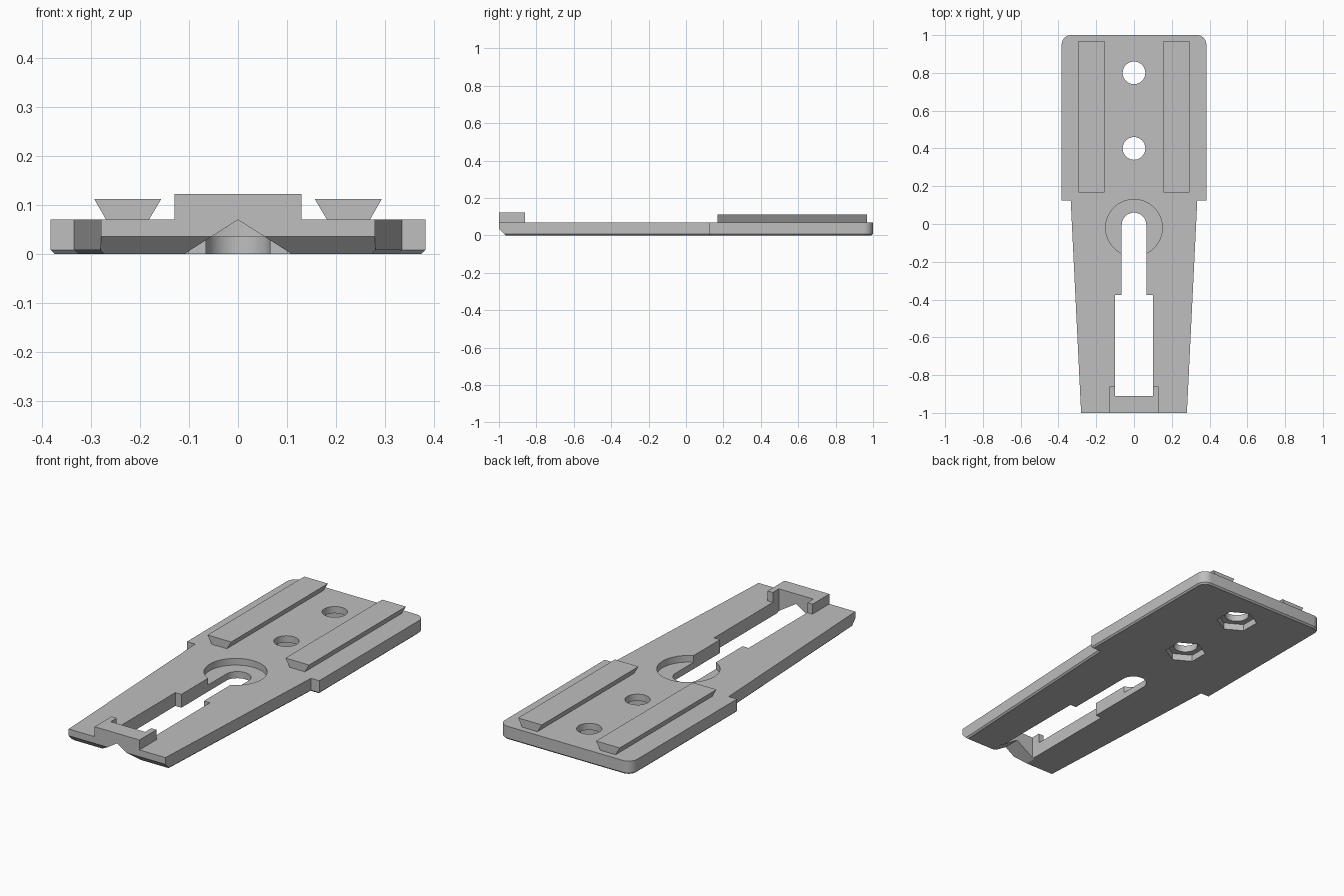
import bpy, bmesh, math
from mathutils import Vector

cube = bpy.data.objects.get("Cube")
if cube:
    bpy.data.objects.remove(cube, do_unlink=True)

grey = bpy.data.materials.new("plain grey")
grey.use_nodes = True
colour = (0.52, 0.52, 0.52, 1)
grey.diffuse_color = colour
grey.node_tree.nodes["Principled BSDF"].inputs["Base Color"].default_value = colour

THICK = 0.07   # plate thickness
STEP = 0.035   # depth of pockets and front bevel


def prism(name, profile, lo, hi, axis="z", chamfer=0):
    """Extrude a closed 2D profile along z, y (profile x,z) or x (profile y,z)."""
    place = {"z": lambda a, b, t: (a, b, t),
             "y": lambda a, b, t: (a, t, b),
             "x": lambda a, b, t: (t, a, b)}[axis]
    bm = bmesh.new()
    base = bm.faces.new([bm.verts.new(place(a, b, lo)) for a, b in profile])
    rim = list(base.edges)
    ext = bmesh.ops.extrude_face_region(bm, geom=[base], use_keep_orig=True)
    top = [g for g in ext["geom"] if isinstance(g, bmesh.types.BMVert)]
    bmesh.ops.translate(bm, verts=top, vec=Vector(place(0, 0, hi - lo)))
    bmesh.ops.recalc_face_normals(bm, faces=bm.faces)
    if chamfer:
        bmesh.ops.bevel(bm, geom=rim, offset=chamfer, segments=1,
                        affect="EDGES", clamp_overlap=True)
    mesh = bpy.data.meshes.new(name)
    bm.to_mesh(mesh)
    bm.free()
    mesh.materials.append(grey)
    obj = bpy.data.objects.new(name, mesh)
    bpy.context.collection.objects.link(obj)
    return obj


def arc(cx, cy, r, start, end, n):
    return [(cx + r * math.cos(math.radians(start + (end - start) * i / n)),
             cy + r * math.sin(math.radians(start + (end - start) * i / n)))
            for i in range(n + 1)]


def circle(cx, cy, r, n, start=0):
    return arc(cx, cy, r, start, start + 360, n)[:-1]


def box(x0, x1, y0, y1):
    return [(x0, y0), (x1, y0), (x1, y1), (x0, y1)]


def mirrored(half):
    """Complete a right-hand half outline with its mirror image."""
    return half + [(-x, y) for x, y in reversed(half)]


def cut(target, cutter):
    cutter.hide_render = True
    mod = target.modifiers.new("cut", "BOOLEAN")
    mod.operation, mod.solver, mod.object = "DIFFERENCE", "EXACT", cutter
    bpy.context.view_layer.objects.active = target
    bpy.ops.object.modifier_apply(modifier=mod.name)
    bpy.data.objects.remove(cutter, do_unlink=True)


# Tapered base plate with rounded back corners and chamfered underside
half = [(0.28, -1), (0.335, 0.125), (0.383, 0.125)]
half += arc(0.333, 0.95, 0.05, 0, 90, 8)
plate = prism("base_plate", mirrored(half), 0, THICK, chamfer=0.008)

# Sloped underside of the front edge
cut(plate, prism("front_bevel_cutter",
                 [(-1.035, STEP * 2), (-1.035, -STEP), (-0.93, -STEP)],
                 -0.5, 0.5, "x"))

# Keyhole slot: narrow round-ended part, wide part and round recess
cut(plate, prism("narrow_slot_cutter",
                 [(-0.065, -0.5), (0.065, -0.5)] + arc(0, -0.005, 0.065, 0, 180, 24),
                 -0.1, 0.2))
cut(plate, prism("wide_slot_cutter", box(-0.1, 0.1, -0.91, -0.375), -0.1, 0.2))
cut(plate, prism("recess_cutter", circle(0, -0.02, 0.15, 64), STEP, 0.2))

# Screw holes with hexagonal nut pockets underneath
for y in (0.4, 0.8):
    cut(plate, prism("hole_cutter", circle(0, y, 0.06, 40), -0.1, 0.2))
    cut(plate, prism("nut_pocket_cutter", circle(0, y, 0.1, 6, 90), -0.1, STEP))

# V-shaped notch under the front edge
cut(plate, prism("notch_cutter",
                 [(-0.22, -0.07), (0.22, -0.07), (0, THICK - 0.0005)],
                 -1.1, -0.905, "y"))

# Raised U-shaped stop at the front
stop = prism("front_stop",
             mirrored([(0.13, -1), (0.13, -0.86), (0.1, -0.86), (0.1, -0.91)]),
             THICK, 0.122)

# Dovetail rails
parts = [plate, stop]
for name, side in (("left_rail", 1), ("right_rail", -1)):
    section = [(0.182, THICK), (0.27, THICK), (0.294, 0.112), (0.157, 0.112)]
    parts.append(prism(name, [(side * x, z) for x, z in section], 0.168, 0.968, "y"))

# Smooth curved walls, keep edges sharp
bpy.ops.object.select_all(action="DESELECT")
for obj in parts:
    obj.select_set(True)
bpy.context.view_layer.objects.active = plate
bpy.ops.object.shade_smooth_by_angle(angle=math.radians(30))
